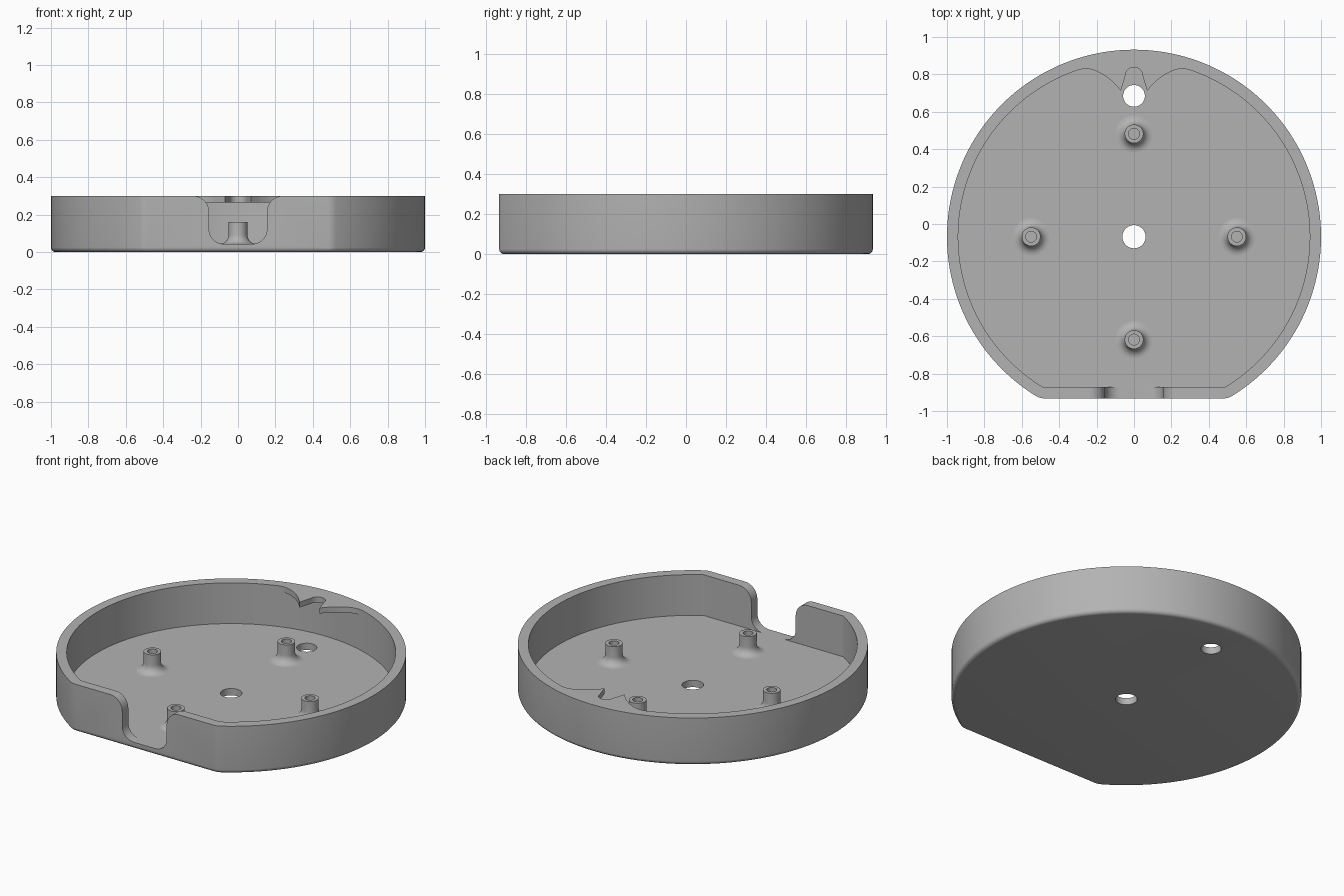
import bpy, bmesh, math

cube = bpy.data.objects.get("Cube")
if cube:
    bpy.data.objects.remove(cube, do_unlink=True)

CY = -0.068                      # centre of the round body
TOP, FLOOR, WALL = 0.30, 0.043, 0.06
BEVEL = 0.025

grey = bpy.data.materials.new("plain grey")
colour = (0.45, 0.45, 0.45, 1)
grey.diffuse_color = colour
grey.use_nodes = True
grey.node_tree.nodes["Principled BSDF"].inputs["Base Color"].default_value = colour


def finish(name, bm):
    bmesh.ops.recalc_face_normals(bm, faces=bm.faces)
    mesh = bpy.data.meshes.new(name)
    bm.to_mesh(mesh)
    bm.free()
    mesh.materials.append(grey)
    ob = bpy.data.objects.new(name, mesh)
    bpy.context.collection.objects.link(ob)
    return ob


def loft(name, rings):
    """Skin a stack of equal rings and cap both ends."""
    bm = bmesh.new()
    loops = [[bm.verts.new(p) for p in ring] for ring in rings]
    n = len(loops[0])
    for a, b in zip(loops, loops[1:]):
        for i in range(n):
            j = (i + 1) % n
            bm.faces.new((a[i], a[j], b[j], b[i]))
    bm.faces.new(loops[0][::-1])
    bm.faces.new(loops[-1])
    return finish(name, bm)


def arc(cx, cy, r, start, end, steps):
    return [(cx + r * math.cos(start + (end - start) * i / steps),
             cy + r * math.sin(start + (end - start) * i / steps))
            for i in range(steps + 1)]


def outline(inset, z):
    """Circle with a flat front and rounded corners, moved inwards."""
    r, d, c = 1 - inset, 0.864 - inset, 0.08 - inset
    fx, fy = math.sqrt((r - c) ** 2 - (d - c) ** 2), -(d - c)
    a = math.atan2(fy, fx)
    pts = arc(0, CY, r, a, math.pi - a, 128)
    pts += arc(-fx, CY + fy, c, math.pi - a, 1.5 * math.pi, 8)[1:]
    pts += arc(fx, CY + fy, c, -math.pi / 2, a, 8)[:-1]
    return [(x, y, z) for x, y in pts]


def circle(x, y, r, z, n=48):
    return [(px, py, z) for px, py in arc(x, y, r, 0, math.tau, n)[:-1]]


def combine(body, other, operation):
    mod = body.modifiers.new(operation.lower(), 'BOOLEAN')
    mod.operation, mod.object, mod.solver = operation, other, 'EXACT'
    bpy.context.view_layer.objects.active = body
    bpy.ops.object.modifier_apply(modifier=mod.name)
    bpy.data.objects.remove(other, do_unlink=True)


def smooth(ob):
    bpy.ops.object.select_all(action='DESELECT')
    ob.select_set(True)
    bpy.context.view_layer.objects.active = ob
    bpy.ops.object.shade_smooth_by_angle(angle=math.radians(35))


# Tray: rounded bottom edge, outer wall, rim, inner wall, floor
rings = []
for i in range(7):
    t = i / 6 * math.pi / 2
    rings.append(outline(BEVEL * (1 - math.sin(t)), BEVEL * (1 - math.cos(t))))
rings += [outline(0, TOP), outline(WALL, TOP), outline(WALL, FLOOR)]
tray = loft("tray", rings)

# Back lip under the rim with a small rounded slot
half = [(0.29, 0.826), (0.26, 0.830), (0.23, 0.827), (0.20, 0.817),
        (0.17, 0.802), (0.14, 0.782), (0.11, 0.757), (0.07, 0.713),
        (0.048, 0.785), (0.043, 0.81), (0.031, 0.827), (0.016, 0.835)]
front = half + [(0, 0.837)] + [(-x, y) for x, y in reversed(half)]
a = math.acos(0.30 / 0.97)
lip_pts = front + arc(0, CY, 0.97, math.pi - a, a, 16)
lip = loft("back_lip", [[(x, y, z) for x, y in lip_pts] for z in (0.265, TOP)])
combine(tray, lip, 'UNION')

# Cable notch through the front wall
side = arc(0.24, 0.215, 0.085, math.pi / 2, math.pi, 10)
side += arc(0.075, FLOOR + 0.08, 0.08, 0, -math.pi / 2, 10)
notch = [(0.24, 0.4)] + side
notch += [(-x, z) for x, z in reversed(notch)]
cutter = loft("notch_cutter", [[(x, y, z) for x, z in notch] for y in (-1.0, -0.84)])
cutter.hide_render = True
combine(tray, cutter, 'DIFFERENCE')

# Holes through the floor
for y, r in ((CY, 0.062), (0.685, 0.058)):
    cutter = loft("hole_cutter", [circle(0, y, r, z) for z in (-0.1, 0.2)])
    cutter.hide_render = True
    combine(tray, cutter, 'DIFFERENCE')
smooth(tray)

# Hollow screw posts with flared feet
FLARE = 0.05
profile = [(0.10, 0.03)]
for i in range(9):
    t = i / 8 * math.pi / 2
    profile.append((0.10 - FLARE * math.sin(t), FLOOR + FLARE * (1 - math.cos(t))))
profile += [(0.05, 0.16), (0.029, 0.16), (0.029, 0.06)]
posts = {"front_post": (0, -0.55), "back_post": (0, 0.55),
         "left_post": (0.55, 0), "right_post": (-0.55, 0)}
for name, (x, y) in posts.items():
    smooth(loft(name, [circle(x, CY + y, r, z) for r, z in profile]))
